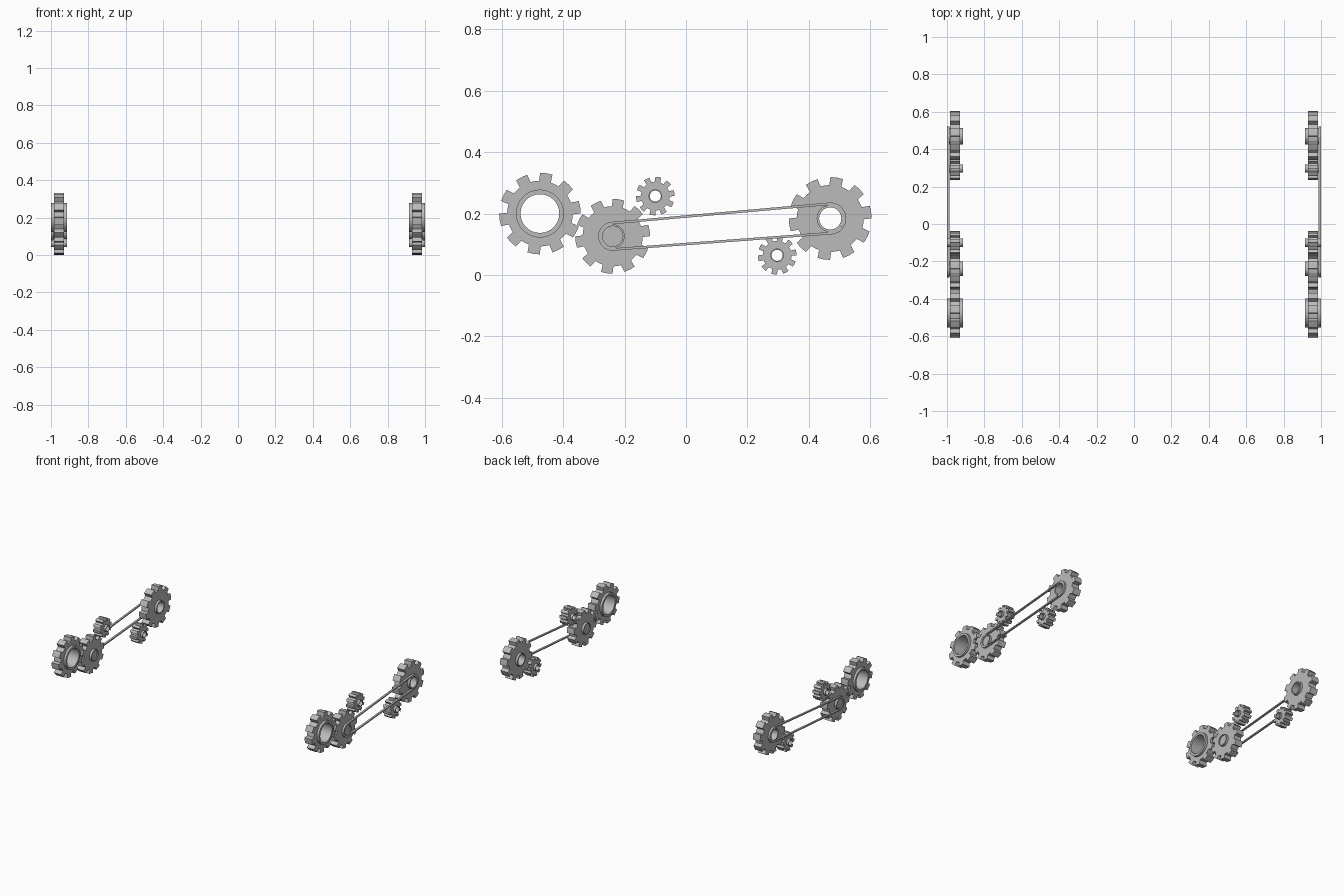
import bpy, bmesh, math

if "Cube" in bpy.data.objects:
    bpy.data.objects.remove(bpy.data.objects["Cube"])

grey = bpy.data.materials.new("metal_grey")
grey.diffuse_color = (0.5, 0.5, 0.5, 1)
grey.use_nodes = True
grey.node_tree.nodes["Principled BSDF"].inputs["Base Color"].default_value = grey.diffuse_color

CENTRE = 0.957       # distance of each gear train from the middle
HALF_FACE = 0.027    # half width of the toothed wheel
HALF_HUB = 0.0425    # half width of the hub
TEETH = 10
PHASE = 81           # angle of the first tooth, degrees


def finish(name, bm):
    bmesh.ops.recalc_face_normals(bm, faces=bm.faces)
    me = bpy.data.meshes.new(name)
    bm.to_mesh(me)
    bm.free()
    me.materials.append(grey)
    ob = bpy.data.objects.new(name, me)
    bpy.context.collection.objects.link(ob)
    bpy.ops.object.select_all(action='DESELECT')
    ob.select_set(True)
    bpy.context.view_layer.objects.active = ob
    bpy.ops.object.shade_smooth_by_angle(angle=math.radians(30))
    return ob


def skin(name, rings):
    """Join a closed series of equal-length closed rings with quads."""
    bm = bmesh.new()
    vs = [[bm.verts.new(p) for p in ring] for ring in rings]
    n = len(vs[0])
    for a, b in zip(vs, vs[1:] + vs[:1]):
        for i in range(n):
            j = (i + 1) % n
            bm.faces.new((a[i], a[j], b[j], b[i]))
    return finish(name, bm)


def ring(cx, cy, cz, polar):
    return [(cx, cy + r * math.cos(math.radians(a)),
             cz + r * math.sin(math.radians(a))) for a, r in polar]


def gear(name, x, y, z, tip, root, hub, bore):
    tooth = [(-18, root), (-10.5, root), (-8.8, tip), (0, tip), (8.8, tip), (10.5, root)]
    step = 360 / TEETH
    outline = [(PHASE + k * step + a, r) for k in range(TEETH) for a, r in tooth]
    count = len(outline)

    def circle(r):
        return [(PHASE - 18 + i * 360 / count, r) for i in range(count)]

    # Section from the bore, over the hub and teeth, and back to the bore
    section = [(-HALF_HUB, circle(bore)), (-HALF_HUB, circle(hub)),
               (-HALF_FACE, circle(hub)), (-HALF_FACE, outline),
               (HALF_FACE, outline), (HALF_FACE, circle(hub)),
               (HALF_HUB, circle(hub)), (HALF_HUB, circle(bore))]
    return skin(name, [ring(x + dx, y, z, p) for dx, p in section])


def plug(name, x, y, z, r, half):
    bm = bmesh.new()
    a, b = ([bm.verts.new(p) for p in
             ring(x + s * half, y, z, [(i * 7.5, r) for i in range(48)])] for s in (-1, 1))
    bm.faces.new(a)
    bm.faces.new(b)
    for i in range(48):
        j = (i + 1) % 48
        bm.faces.new((a[i], a[j], b[j], b[i]))
    return finish(name, bm)


def belt(name, x0, x1, p, rp, q, rq, thick):
    """Flat band around pulley p (front) and pulley q (back)."""
    dy, dz = q[0] - p[0], q[1] - p[1]
    base = math.degrees(math.atan2(dz, dy))
    half = 90 + math.degrees(math.asin((rq - rp) / math.hypot(dy, dz)))
    n = 28

    def path(x, inset):
        back = [(base - half + 2 * half * i / n, rq - inset) for i in range(n + 1)]
        front = [(base + half + (360 - 2 * half) * i / n, rp - inset) for i in range(n + 1)]
        return ring(x, *q, back) + ring(x, *p, front)

    return skin(name, [path(x0, 0), path(x1, 0), path(x1, thick), path(x0, thick)])


# name: y, z, tip radius, root radius, hub radius, bore radius
GEARS = {
    "front_gear": (-0.476, 0.200, 0.133, 0.107, 0.078, 0.063),
    "driven_gear": (-0.239, 0.126, 0.122, 0.098, 0.039, 0.033),
    "back_gear": (0.470, 0.184, 0.135, 0.109, 0.044, 0.036),
    "upper_pinion": (-0.100, 0.257, 0.063, 0.047, 0.022, 0.018),
    "lower_pinion": (0.297, 0.064, 0.063, 0.047, 0.022, 0.018),
}

for side, s in (("left", -1), ("right", 1)):
    x = s * CENTRE
    for name, (y, z, *radii) in GEARS.items():
        gear(f"{side}_{name}", x, y, z, *radii)
    # Driven gear has a closed bore
    y, z, _, _, _, bore = GEARS["driven_gear"]
    plug(f"{side}_bore_plug", x, y, z, bore, 0.036)
    # Drive belt runs on the outer hub ends
    belt(f"{side}_belt", s * 0.987, s * 1.0, GEARS["driven_gear"][:2], 0.047,
         GEARS["back_gear"][:2], 0.052, 0.008)
